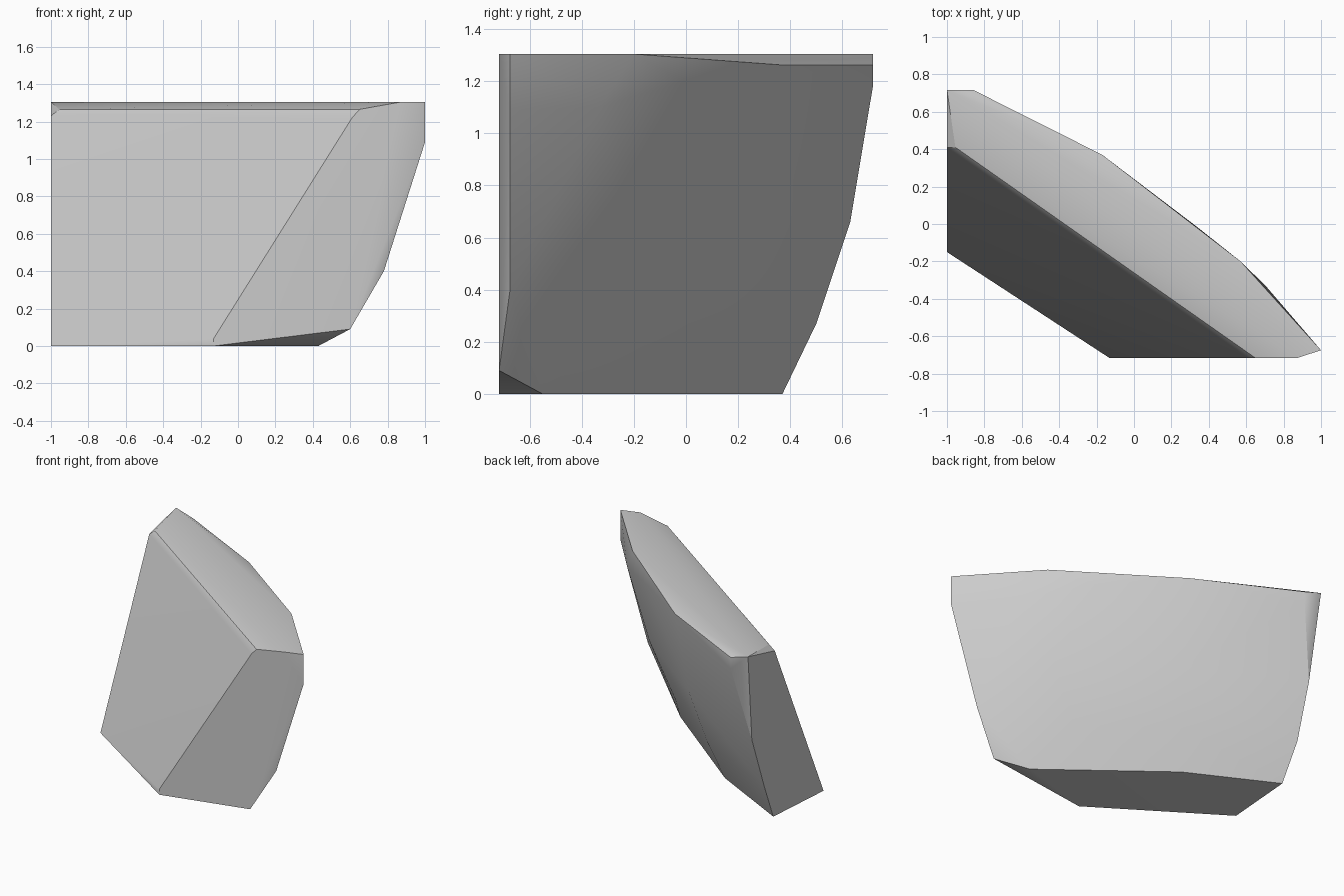
import bpy
import bmesh
import math

# Remove the default object only
default_cube = bpy.data.objects.get("Cube")
if default_cube:
    bpy.data.objects.remove(default_cube, do_unlink=True)


def make_material(name, colour):
    material = bpy.data.materials.new(name)
    material.use_nodes = True
    material.diffuse_color = colour
    shader = material.node_tree.nodes["Principled BSDF"]
    shader.inputs["Base Color"].default_value = colour
    shader.inputs["Roughness"].default_value = 0.9
    return material


def hull_object(name, outlines, material):
    """Wrap a faceted convex stone around a set of outline corners."""
    bm = bmesh.new()
    for outline in outlines:
        for corner in outline:
            bm.verts.new(corner)
    result = bmesh.ops.convex_hull(bm, input=bm.verts[:])
    unused = {item for item in result["geom_interior"] + result["geom_unused"]
              if isinstance(item, bmesh.types.BMVert) and item.is_valid}
    bmesh.ops.delete(bm, geom=list(unused), context='VERTS')
    bmesh.ops.dissolve_limit(bm, angle_limit=math.radians(1),
                             verts=bm.verts[:], edges=bm.edges[:])
    bmesh.ops.recalc_face_normals(bm, faces=bm.faces[:])
    mesh = bpy.data.meshes.new(name)
    bm.to_mesh(mesh)
    bm.free()
    mesh.materials.append(material)
    obj = bpy.data.objects.new(name, mesh)
    bpy.context.collection.objects.link(obj)
    return obj


front_y = -0.717
back_y = 0.717
top_z = 1.304

# Flat footprint on the ground
base_outline = [(-1, -0.15, 0), (-0.13, front_y, 0), (0.43, -0.55, 0),
                (-0.355, 0.06, 0), (-0.96, 0.37, 0)]

# Narrow worn edge around the leaning front slab
slab_outline = [(-1, -0.135, 0.03), (-0.13, front_y, 0.04),
                (0.61, front_y, 1.22), (0.65, front_y, 1.265),
                (-0.955, 0.41, 1.265), (-1, 0.41, 1.23)]

# Upright front cut and the thin chamfer beside it
front_cut = [(0.6, front_y, 0.09), (0.87, front_y, top_z)]
chamfer = [(0.78, -0.675, 0.4), (1, -0.675, 1.09), (1, -0.675, top_z)]

# Crown: raised ridge with a lower back rim
crown = [(0.57, -0.2, top_z), (-0.17, 0.37, 1.262),
         (-0.86, back_y, 1.262), (-1, back_y, top_z)]

# Curved back, from the rim down to the base
back_bulge = [(-0.86, back_y, 1.18), (-0.97, 0.63, 0.66), (-0.98, 0.5, 0.27),
              (0.705, -0.332, 1.1), (0.33, -0.01, 1.2),
              (0.47, -0.25, 0.66), (-0.21, 0.265, 0.66),
              (0.28, -0.28, 0.27), (-0.28, 0.15, 0.27)]

stone_grey = make_material("stone grey", (0.6, 0.6, 0.6, 1))
rock = hull_object("rock_chunk", [base_outline, slab_outline, front_cut,
                                  chamfer, crown, back_bulge], stone_grey)

# Soft facets with crisp main edges, large faces kept flat
bpy.ops.object.select_all(action='DESELECT')
rock.select_set(True)
bpy.context.view_layer.objects.active = rock
bpy.ops.object.shade_smooth_by_angle(angle=math.radians(30))
flatten = rock.modifiers.new("flat_large_faces", 'WEIGHTED_NORMAL')
flatten.keep_sharp = True
